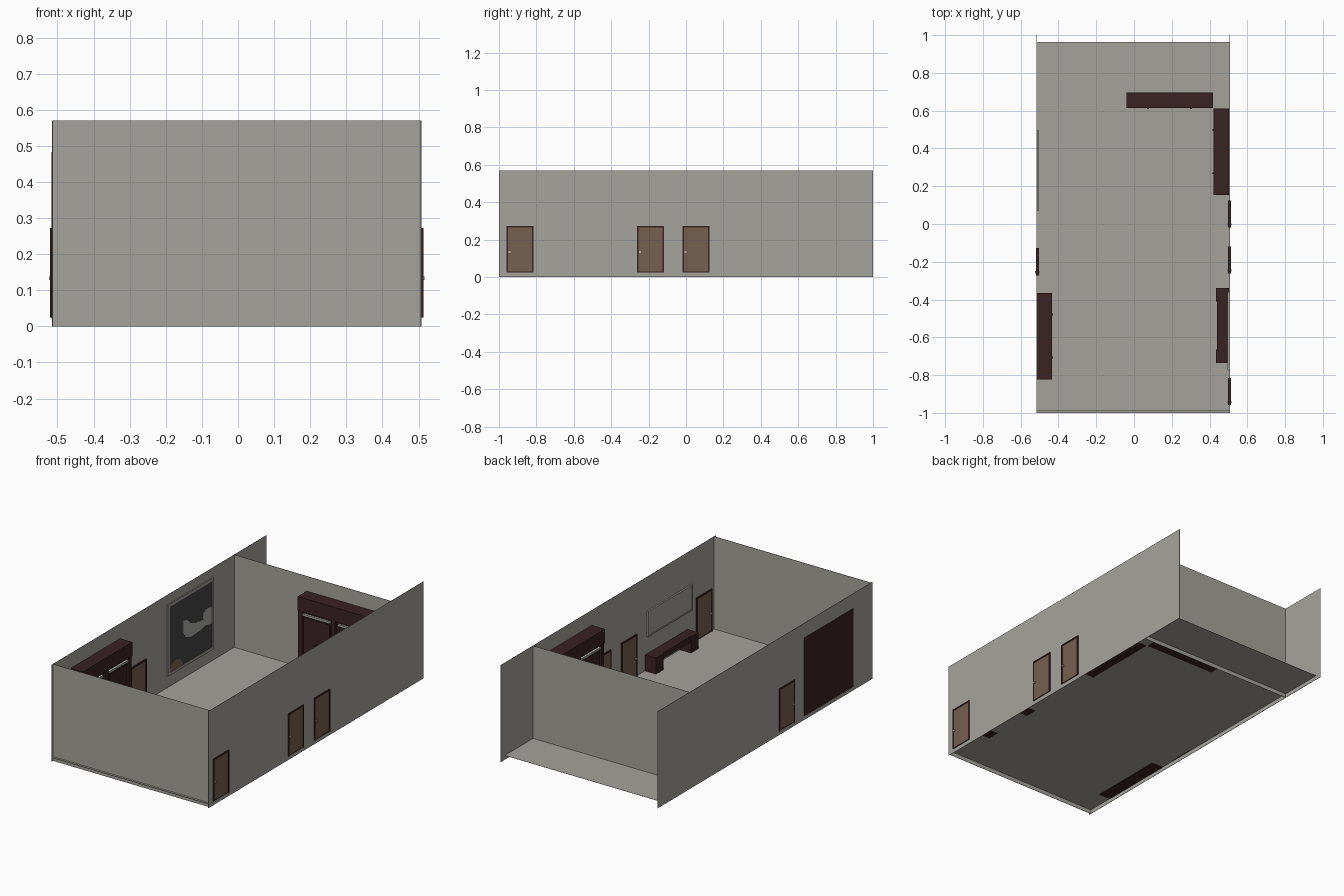
import bpy
import bmesh
import math
from mathutils import Matrix, Vector

if "Cube" in bpy.data.objects:
    bpy.data.objects.remove(bpy.data.objects["Cube"], do_unlink=True)


def material(name, r, g, b):
    m = bpy.data.materials.new(name)
    m.use_nodes = True
    m.diffuse_color = (r, g, b, 1)
    m.node_tree.nodes["Principled BSDF"].inputs["Base Color"].default_value = (r, g, b, 1)
    return m


PLASTER = material("plaster", 0.38, 0.37, 0.335)
FLOOR = material("floor grey", 0.38, 0.362, 0.335)
MAHOGANY = material("dark mahogany", 0.042, 0.016, 0.017)
DOOR = material("door brown", 0.18, 0.117, 0.077)
CANVAS = material("charcoal canvas", 0.06, 0.06, 0.06)
PALE = material("pale grey", 0.42, 0.42, 0.4)
TAN = material("tan paint", 0.22, 0.14, 0.08)
METAL = material("handle metal", 0.5, 0.48, 0.42)


def build(name, boxes, mats, matrix=Matrix()):
    """One object from boxes given as (low corner, high corner, material index)."""
    bm = bmesh.new()
    for lo, hi, index in boxes:
        lo, hi = Vector(lo), Vector(hi)
        size = Matrix.Diagonal((*(hi - lo), 1))
        made = bmesh.ops.create_cube(bm, size=1, matrix=Matrix.Translation((lo + hi) / 2) @ size)
        for face in {f for v in made["verts"] for f in v.link_faces}:
            face.material_index = index
    return finish(name, bm, mats, matrix)


def finish(name, bm, mats, matrix=Matrix()):
    mesh = bpy.data.meshes.new(name)
    bm.to_mesh(mesh)
    bm.free()
    for m in mats:
        mesh.materials.append(m)
    ob = bpy.data.objects.new(name, mesh)
    ob.matrix_world = matrix
    bpy.context.collection.objects.link(ob)
    return ob


def place(x, y, degrees):
    return Matrix.Translation((x, y, 0)) @ Matrix.Rotation(math.radians(degrees), 4, "Z")


LEFT, RIGHT, TOP, GROUND = 0.508, -0.515, 0.57, 0.024

# Room shell
build("floor", [((RIGHT, -1, GROUND), (LEFT, 0.963, GROUND + 0.001), 0)], [FLOOR])
for name, x in (("left_wall", LEFT - 0.002), ("right_wall", RIGHT)):
    build(name, [((x, -1, 0), (x + 0.002, 1, TOP), 0)], [PLASTER])
for name, y in (("front_wall", -0.987), ("back_wall", 0.698)):
    build(name, [((RIGHT, y, 0), (LEFT, y + 0.002, TOP), 0)], [PLASTER])


# Doors: slab, surrounding frame and a handle on both sides
def door(name, x, y, half=0.072, top=0.273):
    t = 0.008
    boxes = [((-0.005, -half + t, GROUND), (0.005, half - t, top - t), 0),
             ((-t, -half, top - t), (t, half, top), 1),
             ((-0.006, -half, GROUND), (0.006, half, GROUND + 0.005), 1)]
    for s in (-half, half - t):
        boxes.append(((-t, s, GROUND), (t, s + t, top), 1))
    boxes.append(((-0.011, -half + 0.011, 0.129), (0.011, -half + 0.022, 0.138), 2))
    build(name, boxes, [DOOR, MAHOGANY, METAL], place(x, y, 0))


door("front_left_door", LEFT - 0.002, -0.887)
door("middle_left_door", LEFT - 0.002, -0.19)
door("back_left_door", LEFT - 0.002, 0.053)
door("right_door", RIGHT + 0.003, -0.2)


# Cabinets: carcass with crown, two recessed bays, pale rail and knob in each
def cabinet(name, matrix, half=0.229, depth=0.084, height=0.483):
    low = GROUND - 0.002
    inner = depth - 0.02
    front = depth - 0.005
    boxes = [((-half, -inner, low), (half, 0, height), 0),
             ((-half, -depth, 0.4), (half, 0, height), 0),
             ((-half, -front, low), (half, 0, 0.05), 0)]
    for x in (-half, -0.012, half - 0.024):
        boxes.append(((x, -front, low), (x + 0.024, 0, 0.41), 0))
    for c in (-half / 2, half / 2):
        boxes.append(((c - 0.088, -inner - 0.012, 0.372), (c + 0.088, -inner, 0.384), 1))
        boxes.append(((c - 0.085, -inner - 0.006, 0.06), (c + 0.085, -inner, 0.362), 0))
        boxes.append(((c - 0.005, -depth - 0.004, 0.215), (c + 0.005, -inner, 0.225), 0))
    build(name, boxes, [MAHOGANY, PALE], matrix)


cabinet("back_cabinet", place(0.188, 0.697, 0))
cabinet("left_cabinet", place(0.504, 0.383, -90))
cabinet("right_cabinet", place(RIGHT - 0.002, -0.593, 90))

# Wall bench on two block legs
bench = [((0.44, -0.735, 0.085), (0.504, -0.34, 0.12), 0)]
for y in (-0.735, -0.41):
    bench.append(((0.433, y, GROUND - 0.002), (0.504, y + 0.07, 0.12), 0))
build("bench", bench, [MAHOGANY])


# Framed panels hung flat on the side walls
def framed(name, x0, x1, y0, y1, z0, z1, panel, edge=0.012):
    mid = (x0 + x1) / 2
    boxes = [((mid - 0.001, y0, z0), (mid + 0.001, y1, z1), 1)]
    for y in (y0, y1 - edge):
        boxes.append(((x0, y, z0), (x1, y + edge, z1), 0))
    for z in (z0, z1 - edge):
        boxes.append(((x0, y0, z), (x1, y1, z + edge), 0))
    build(name, boxes, [PLASTER, panel])


framed("wall_board", 0.496, 0.505, -0.775, -0.36, 0.22, 0.37, PLASTER, 0.008)
framed("painting", RIGHT + 0.003, RIGHT + 0.011, 0.07, 0.497, 0.095, 0.515, CANVAS, 0.016)


# Painted shapes as flat plates on the canvas
def plate(name, outline, mat):
    bm = bmesh.new()
    x = RIGHT + 0.009
    bm.faces.new([bm.verts.new((x, y, z)) for y, z in outline])
    made = bmesh.ops.extrude_face_region(bm, geom=bm.faces[:])
    verts = [v for v in made["geom"] if isinstance(v, bmesh.types.BMVert)]
    bmesh.ops.translate(bm, vec=(-0.003, 0, 0), verts=verts)
    bmesh.ops.recalc_face_normals(bm, faces=bm.faces)
    finish(name, bm, [mat])


plate("painted_curl", [(0.21, 0.37), (0.21, 0.3), (0.235, 0.265), (0.28, 0.247), (0.37, 0.25),
                       (0.42, 0.262), (0.481, 0.25), (0.481, 0.35), (0.42, 0.356), (0.395, 0.335),
                       (0.4, 0.305), (0.325, 0.312), (0.28, 0.33), (0.25, 0.36)], PALE)
arc = [math.pi * i / 10 for i in range(11)]
plate("painted_mound", [(0.147 + 0.06 * math.cos(a), 0.111 + 0.055 * math.sin(a)) for a in arc], TAN)
